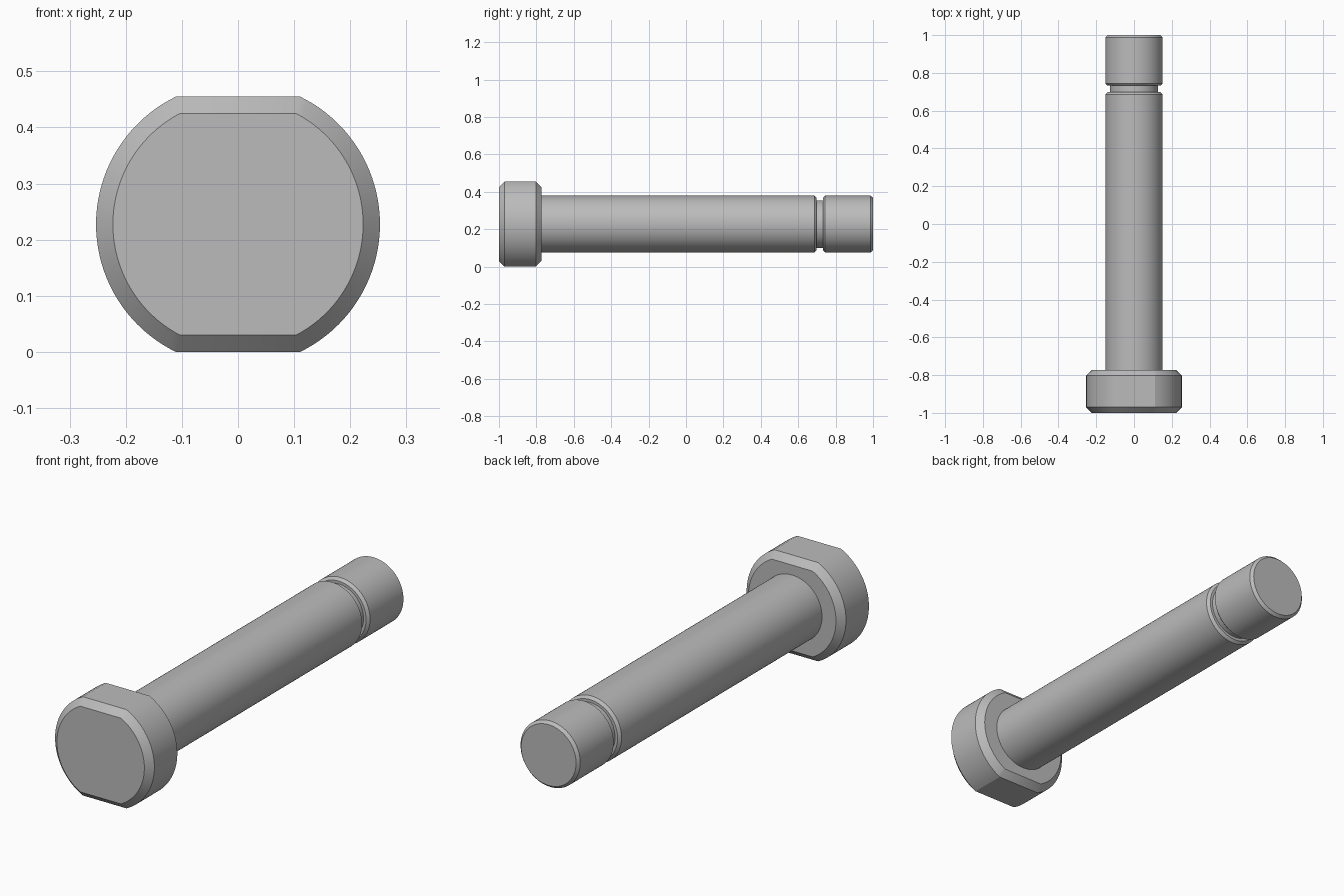
import bpy, bmesh, math

if "Cube" in bpy.data.objects:
    bpy.data.objects.remove(bpy.data.objects["Cube"], do_unlink=True)

AXIS_Z = 0.2275
steel = bpy.data.materials.new("steel_grey")
steel.use_nodes = True
GREY = (0.5, 0.5, 0.5, 1)
steel.diffuse_color = GREY
steel.node_tree.nodes["Principled BSDF"].inputs["Base Color"].default_value = GREY


def circle(r, n=96):
    return [(r * math.cos(2 * math.pi * i / n), r * math.sin(2 * math.pi * i / n)) for i in range(n)]


def flatted_circle(r, h, n=40):
    """Circle of radius r cut by flats at +h and -h."""
    a = math.asin(h / r)
    arc = [-a + 2 * a * i / n for i in range(n + 1)]
    right = [(r * math.cos(t), r * math.sin(t)) for t in arc]
    return right + [(-x, -z) for x, z in right]


def loft(name, sections):
    """Bridge (y, outline) sections along the y axis and cap both ends."""
    bm = bmesh.new()
    rings = [[bm.verts.new((x, y, z + AXIS_Z)) for x, z in pts] for y, pts in sections]
    for a, b in zip(rings, rings[1:]):
        for i in range(len(a)):
            j = (i + 1) % len(a)
            bm.faces.new((a[i], a[j], b[j], b[i]))
    bm.faces.new(rings[0])
    bm.faces.new(rings[-1])
    bmesh.ops.recalc_face_normals(bm, faces=bm.faces)
    mesh = bpy.data.meshes.new(name)
    bm.to_mesh(mesh)
    bm.free()
    mesh.materials.append(steel)
    ob = bpy.data.objects.new(name, mesh)
    bpy.context.collection.objects.link(ob)
    bpy.ops.object.select_all(action="DESELECT")
    ob.select_set(True)
    bpy.context.view_layer.objects.active = ob
    bpy.ops.object.shade_smooth_by_angle(angle=math.radians(20))
    return ob


# Head with two flats and chamfered rims
outer = flatted_circle(0.253, AXIS_Z)
inner = flatted_circle(0.223, AXIS_Z - 0.03)
loft("pin_head", [(-1, inner), (-0.97, outer), (-0.803, outer), (-0.773, inner)])

# Shaft with retaining groove and chamfered tip
R, RIM, GROOVE = 0.152, 0.14, 0.127
profile = [(-0.78, R), (0.686, R), (0.698, RIM), (0.698, GROOVE),
           (0.732, GROOVE), (0.732, RIM), (0.744, R), (0.987, R), (1, RIM)]
loft("pin_shaft", [(y, circle(r)) for y, r in profile])
